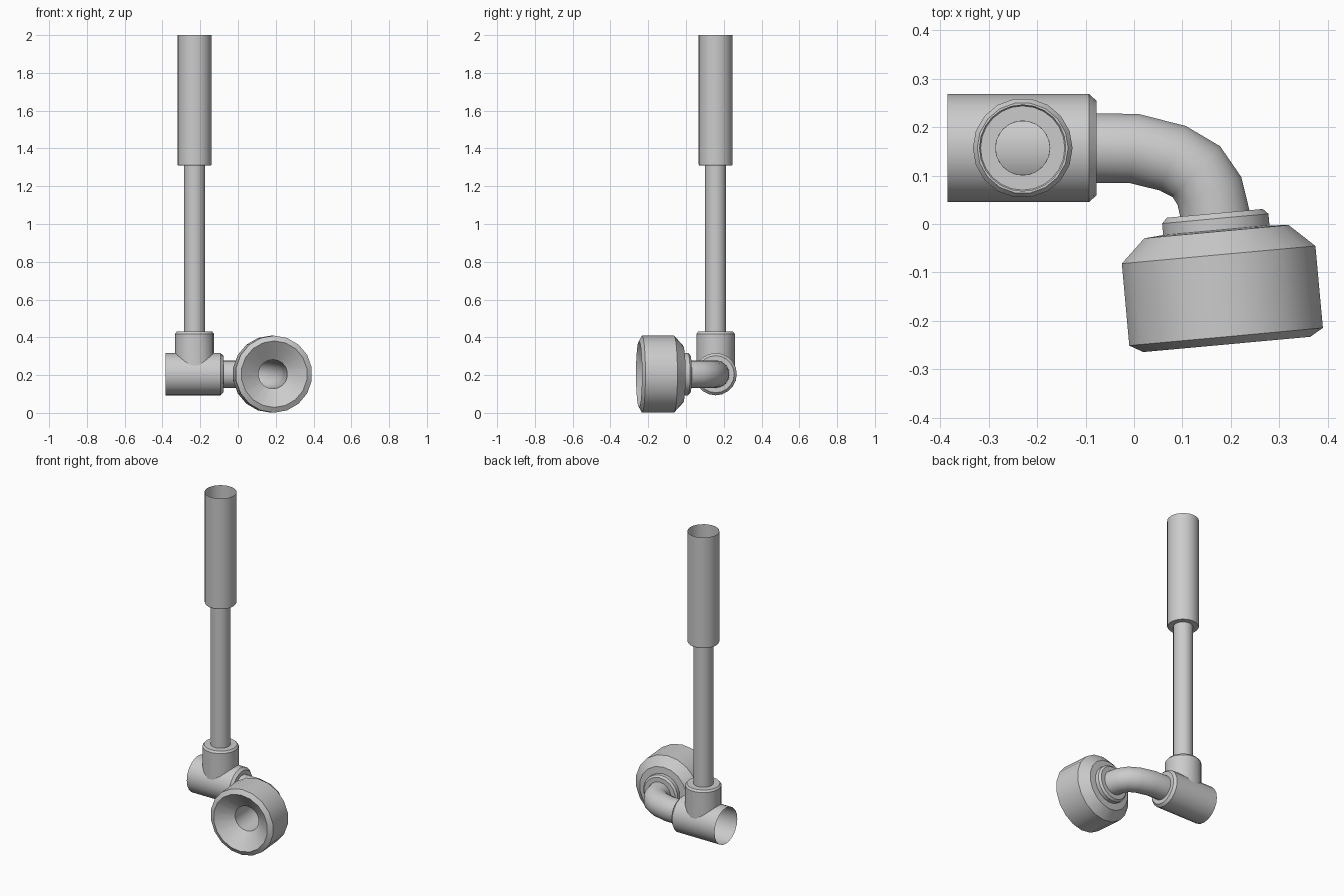
import bpy, bmesh, math
from mathutils import Vector

if "Cube" in bpy.data.objects:
    bpy.data.objects.remove(bpy.data.objects["Cube"])

CZ = 0.205            # height of the horizontal fittings' axis
PX, PY = -0.23, 0.157  # axis of the upright pipe
TEE_R = 0.112


def ring(bm, centre, axis, r, sides):
    """Circle of vertices around an axis, with one vertex pointing up."""
    d = Vector(axis).normalized()
    u = Vector((1, 0, 0)) if abs(d.z) > 0.9 else Vector((0, 0, 1))
    v = d.cross(u).normalized()
    return [bm.verts.new(Vector(centre) + r * (math.cos(a) * u + math.sin(a) * v))
            for a in (2 * math.pi * i / sides for i in range(sides))]


def loft(name, sections, sides, edit=None):
    """Skin a list of (centre, axis, radius) circles into one surface."""
    bm = bmesh.new()
    rings = [ring(bm, c, d, r, sides) for c, d, r in sections]
    for a, b in zip(rings, rings[1:]):
        for i in range(sides):
            j = (i + 1) % sides
            bm.faces.new((a[i], a[j], b[j], b[i]))
    if edit:
        edit(rings)
    me = bpy.data.meshes.new(name)
    bm.to_mesh(me)
    bm.free()
    ob = bpy.data.objects.new(name, me)
    bpy.context.collection.objects.link(ob)
    bpy.ops.object.select_all(action='DESELECT')
    ob.select_set(True)
    bpy.context.view_layer.objects.active = ob
    bpy.ops.object.shade_smooth_by_angle(angle=math.radians(28))
    return ob


def lathe(name, origin, axis, profile, sides, edit=None):
    """Turned part from (radius, distance along axis) pairs."""
    o, d = Vector(origin), Vector(axis).normalized()
    return loft(name, [(o + d * t, d, r) for r, t in profile], sides, edit)


# upright pipe and the wider open sleeve on top of it
lathe("upright_pipe", (PX, PY, 0), (0, 0, 1), [(0.056, 0.40), (0.056, 1.31)], 24)
lathe("upper_sleeve", (PX, PY, 0), (0, 0, 1),
      [(0.056, 1.31), (0.087, 1.31), (0.09, 1.315), (0.09, 2.0)], 24)

# tee body, open at the left end
lathe("tee_body", (-0.385, PY, CZ), (1, 0, 0),
      [(TEE_R, 0), (TEE_R, 0.292), (0.098, 0.307), (0.073, 0.307)], 20)


# tee branch, its lower edge trimmed to the tee body
def saddle(rings):
    for v in rings[0]:
        v.co.z = CZ + math.sqrt(max(TEE_R ** 2 - (v.co.y - PY) ** 2, 0)) - 0.003


lathe("tee_branch", (PX, PY, 0), (0, 0, 1),
      [(0.103, 0.3), (0.103, 0.418), (0.094, 0.43), (0.056, 0.43)], 18, saddle)

# bent pipe
head_axis = Vector((0.091, -0.996, 0))
path = [Vector((x, y, CZ)) for x, y in
        [(-0.09, 0.157), (0.0, 0.156), (0.08, 0.136), (0.129, 0.108),
         (0.156, 0.068), (0.167, 0.022)]]
sections = []
for i, p in enumerate(path):
    if i == 0:
        d = Vector((1, 0, 0))
    elif i == len(path) - 1:
        d = head_axis
    else:
        d = (p - path[i - 1]).normalized() + (path[i + 1] - p).normalized()
    sections.append((p, d, 0.073))
loft("elbow_pipe", sections, 18)

# wide head: collar, body, front dish and the bore back to the elbow
lathe("head", (0.167, 0.022, CZ), head_axis,
      [(0.073, 0), (0.101, 0), (0.112, 0.011), (0.112, 0.035), (0.152, 0.038),
       (0.204, 0.086), (0.204, 0.256), (0.176, 0.272), (0.077, 0.20), (0.073, 0)], 18)
